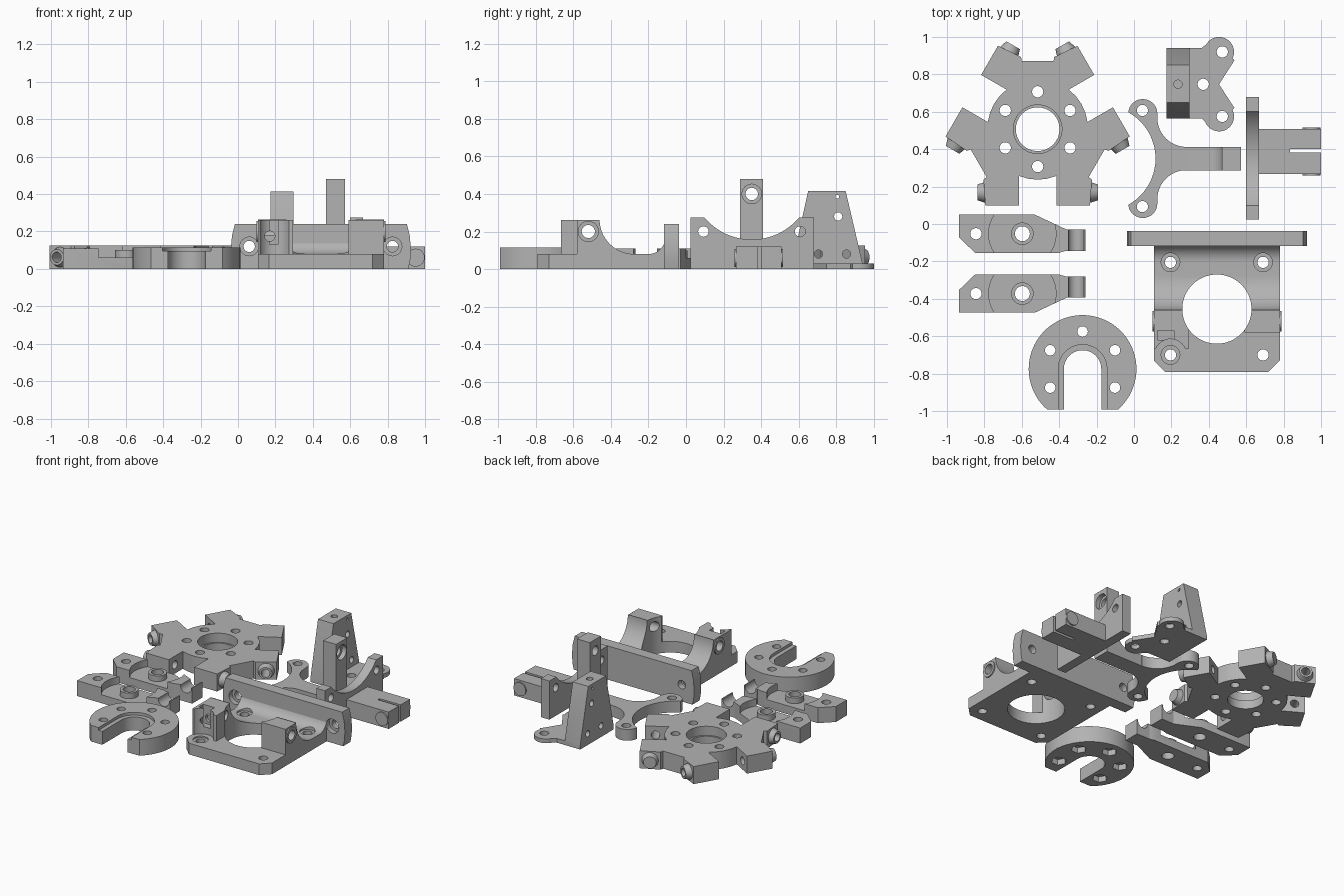
import bpy, bmesh
from math import cos, sin, radians, pi
from mathutils import Matrix, Vector

if "Cube" in bpy.data.objects:
    bpy.data.objects.remove(bpy.data.objects["Cube"])

grey = bpy.data.materials.new("plain_grey")
grey.use_nodes = True
grey.diffuse_color = (0.45, 0.45, 0.45, 1)
grey.node_tree.nodes["Principled BSDF"].inputs["Base Color"].default_value = grey.diffuse_color


def arc(cx, cy, r, start=0, end=360, n=32):
    """Points on an arc; a full turn leaves out the repeated point."""
    full = end - start == 360
    steps = n if full else n - 1
    return [(cx + r * cos(radians(start + (end - start) * i / steps)),
             cy + r * sin(radians(start + (end - start) * i / steps))) for i in range(n)]


def rect(a0, a1, b0, b1):
    return [(a0, b0), (a1, b0), (a1, b1), (a0, b1)]


def finish(bm):
    bmesh.ops.recalc_face_normals(bm, faces=bm.faces)
    mesh = bpy.data.meshes.new("solid")
    bm.to_mesh(mesh)
    bm.free()
    ob = bpy.data.objects.new("solid", mesh)
    ob.hide_render = True
    bpy.context.collection.objects.link(ob)
    return ob


def prism(outline, axis, lo, hi):
    """Extrude an outline along an axis."""
    place = {"x": lambda a, b, h: (h, a, b),
             "y": lambda a, b, h: (a, h, b),
             "z": lambda a, b, h: (a, b, h)}[axis]
    bm = bmesh.new()
    low = [bm.verts.new(place(a, b, lo)) for a, b in outline]
    high = [bm.verts.new(place(a, b, hi)) for a, b in outline]
    bm.faces.new(low)
    bm.faces.new(high)
    for i in range(len(low)):
        j = (i + 1) % len(low)
        bm.faces.new((low[i], low[j], high[j], high[i]))
    return finish(bm)


def box(x0, x1, y0, y1, z0, z1):
    return prism(rect(x0, x1, y0, y1), "z", z0, z1)


def rod(a, b, r, axis="z", lo=-0.1, hi=0.6, n=32):
    return prism(arc(a, b, r, n=n), axis, lo, hi)


def cone(base, direction, r1, r2, depth):
    bm = bmesh.new()
    bmesh.ops.create_cone(bm, cap_ends=True, segments=32, radius1=r1, radius2=r2, depth=depth)
    turn = Vector((0, 0, 1)).rotation_difference(direction).to_matrix().to_4x4()
    bm.transform(Matrix.Translation(base) @ turn @ Matrix.Translation((0, 0, depth / 2)))
    return finish(bm)


def part(name, solids, cuts):
    """Fuse the solids, subtract the cuts, and keep one clean object."""
    body, helpers = solids[0], solids[1:] + cuts
    for tool in helpers:
        mod = body.modifiers.new("bool", "BOOLEAN")
        mod.operation = "DIFFERENCE" if tool in cuts else "UNION"
        mod.solver = "EXACT"
        mod.object = tool
    graph = bpy.context.evaluated_depsgraph_get()
    mesh = bpy.data.meshes.new_from_object(body.evaluated_get(graph))
    body.modifiers.clear()
    body.data = mesh
    body.name = mesh.name = name
    body.hide_render = False
    mesh.materials.clear()
    mesh.materials.append(grey)
    for tool in helpers:
        bpy.data.objects.remove(tool)
    bpy.ops.object.select_all(action="DESELECT")
    body.select_set(True)
    bpy.context.view_layer.objects.active = body
    bpy.ops.object.shade_smooth_by_angle(angle=radians(30))


# Six-armed hub: three pairs of arms, each with a cross hole and a tapered end
hub = Vector((-0.515, 0.507, 0.0625))
half = [(0.1, -0.25), (0.1, -0.407), (0.28, -0.407), (0.29, -0.27), (0.273, -0.256)]
sector = [(-x, y) for x, y in reversed(half)] + [(-0.05, -0.265), (0, -0.27), (0.05, -0.265)] + half
outline, solids, cuts = [], [], []
for k in range(3):
    spin = Matrix.Rotation(k * 2 * pi / 3, 3, "Z")
    outline += [(hub + spin @ Vector((x, y, 0))).to_2d()[:] for x, y in sector]
    for side in (-1, 1):
        along = spin @ Vector((side, 0, 0))
        root = hub + spin @ Vector((side * 0.26, -0.338, 0))
        solids.append(cone(root, along, 0.062, 0.042, 0.063))
        cuts.append(cone(root - along * 0.2, along, 0.028, 0.028, 0.4))
solids.insert(0, prism(outline, "z", 0, 0.125))
cuts += [rod(hub.x, hub.y, 0.117), rod(hub.x, hub.y, 0.13, lo=0.06)]
cuts += [rod(x, y, 0.03) for x, y in arc(hub.x, hub.y, 0.2, 30, 390, 6)]
part("six_arm_hub", solids, cuts)

# Forked arm with an upright lug
mid = 0.35
solids = [box(-0.03, 0.125, 0.11, 0.59, 0, 0.08)]
solids += [rod(0.047, mid + s * 0.24, 0.078, lo=0, hi=0.08) for s in (-1, 1)]
solids.append(box(0.1, 0.28, mid - 0.21, mid + 0.21, 0, 0.08))
cuts = [rod(-0.168, mid, 0.283, n=64)]
cuts += [rod(0.28, mid + s * 0.217, 0.155, n=48) for s in (-1, 1)]
cuts += [rod(0.045, mid + s * 0.257, 0.03) for s in (-1, 1)]
part("fork", solids, cuts)
fillet = [(0.48, 0.08)] + arc(0.4, 0.15, 0.07, 360, 270, 9)
part("fork_stem",
     [box(0.27, 0.572, 0.287, 0.411, 0, 0.08), box(0.47, 0.572, 0.287, 0.411, 0, 0.48),
      prism(fillet, "y", 0.287, 0.411)],
     [rod(mid, 0.4, 0.033, "x", 0.3, 0.7), rod(mid, 0.4, 0.052, "x", 0.54, 0.7)])

# Saddle plate with a split tongue
part("saddle_plate",
     [box(0.6, 0.667, 0.025, 0.68, 0, 0.275), box(0.65, 1, 0.267, 0.507, 0, 0.12),
      rod(0.95, 0.06, 0.048, "y", 0.258, 0.516)],
     [rod(mid, 0.485, 0.328, "x", 0.5, 0.75, 96), box(0.835, 1.1, 0.382, 0.402, -0.1, 0.3)]
     + [rod(mid + s * 0.257, 0.2, 0.028, "x", 0.5, 0.75) for s in (-1, 1)])

# Eared base with a tapered upright block
ears = [box(0.18, 0.39, 0.565, 0.94, 0, 0.03),
        prism([(0.36, 0.565), (0.42, 0.51), (0.537, 0.62), (0.455, 0.747),
               (0.537, 0.875), (0.42, 0.985), (0.36, 0.94)], "z", 0, 0.03)]
ears += [rod(0.455, y, 0.08, lo=0, hi=0.03) for y in (0.575, 0.92)]
ears.append(prism([(0.565, 0), (0.94, 0), (0.94, 0.03), (0.85, 0.415), (0.65, 0.415), (0.565, 0.03)],
                  "x", 0.175, 0.297))
part("eared_bracket", ears,
     [rod(x, y, 0.03, hi=0.1) for x, y in ((0.472, 0.575), (0.472, 0.92), (0.37, 0.747))]
     + [rod(y, z, r, "x", 0.1, 0.4, 24) for y, z, r in
        ((0.705, 0.08, 0.022), (0.855, 0.08, 0.022), (0.81, 0.28, 0.022), (0.805, 0.385, 0.01))]
     + [rod(0.235, 0.747, 0.022, lo=0.25)])

# Pair of mirrored clamp arms
for name, c, s in (("rear_clamp_arm", -0.052, 1), ("front_clamp_arm", -0.372, -1)):
    shape = [(-0.935, 0.102), (-0.53, 0.102), (-0.36, 0.022), (-0.36, -0.09),
             (-0.4, -0.102), (-0.85, -0.102), (-0.935, -0.02)]
    part(name + "_body", [prism([(x, c + s * y) for x, y in shape], "z", 0, 0.11)],
         [rod(-0.597, c, 0.18, lo=0.06, n=64), rod(-0.845, c, 0.03), rod(-0.597, c, 0.04)])
    part(name + "_boss", [rod(-0.597, c, 0.06, lo=0.03, hi=0.1)], [rod(-0.597, c, 0.04)])
    y0, y1 = sorted((c + s * 0.022, c - s * 0.092))
    part(name + "_finger", [box(-0.365, -0.26, y0, y1, 0, 0.11)],
         [rod(-0.31, 0.105, 0.042, "y", -1, 1)])

# Horseshoe ring with hexagonal pockets underneath
cx, cy = -0.275, -0.775
ring_holes = arc(cx, cy, 0.2, -30, 210, 5)


def slot(r):
    return arc(cx, cy, r, 0, 180) + [(cx - r, -1.2), (cx + r, -1.2)]


part("horseshoe_ring", [prism(arc(cx, cy, 0.288, -48.5, 228.5, 64), "z", 0, 0.115)],
     [prism(slot(0.1), "z", -0.1, 0.3), prism(slot(0.13), "z", 0.095, 0.3)]
     + [rod(x, y, 0.028) for x, y in ring_holes]
     + [rod(x, y, 0.05, hi=0.04, n=6) for x, y in ring_holes])

# Bored mount: base, two posts with a curved back, and a wide rear plate
bx, by, w = 0.443, -0.455, 0.337
base = [(bx - w, -0.1), (bx - w, -0.73), (bx - w + 0.06, -0.79),
        (bx + w - 0.06, -0.79), (bx + w, -0.73), (bx + w, -0.1)]
curve = arc(-0.275, 0.265, 0.185, 180, 270, 20)
left_post = [(-0.58, 0.03), (-0.2, 0.03)] + curve[::-1] + [(-0.46, 0.262), (-0.58, 0.262)]
left_x, right_x = bx - w, bx + w
part("mount_base_and_posts",
     [prism(base, "z", 0, 0.08), prism(left_post, "x", left_x, right_x),
      box(left_x, 0.295, -0.665, -0.5, 0.03, 0.262),
      prism([(-0.1, 0.05)] + arc(-0.2, 0.17, 0.09, 270, 360, 12) + [(-0.1, 0.17)], "x", left_x, right_x)]
     + [rod(-0.52, 0.2, 0.056, "x", x0, x1) for x0, x1 in ((left_x - 0.008, 0.2), (0.7, right_x + 0.008))],
     [rod(bx, by, 0.185, n=64), box(0.295, 0.59, -0.7, by, 0.08, 0.4),
      rod(0.195, -0.7, 0.085, lo=0.08),
      rod(-0.52, 0.2, 0.035, "x", -0.1, 1), rod(0.17, 0.175, 0.027, "y", -0.8, -0.55),
      box(0.125, 0.215, -0.62, -0.57, 0.13, 0.4)]
     + [rod(x, y, 0.03) for x in (0.195, 0.69) for y in (-0.205, -0.7)]
     + [rod(x, y, 0.05, lo=0.07) for x, y in ((0.195, -0.205), (0.69, -0.205), (0.195, -0.7))])
edge = [(0.468, 0), (0.478, 0.05), (0.481, 0.11), (0.475, 0.18), (0.46, 0.24)]
plate = [(bx + x, z) for x, z in edge] + [(bx - x, z) for x, z in reversed(edge)]
part("mount_rear_plate", [prism(plate, "y", -0.117, -0.037)],
     [rod(bx + s * 0.383, 0.12, r, "y", y0, 0.1) for s in (-1, 1) for r, y0 in ((0.03, -0.3),)]
     + [rod(bx + s * 0.383, 0.12, 0.05, "y", -0.3, -0.08) for s in (-1, 1)])
